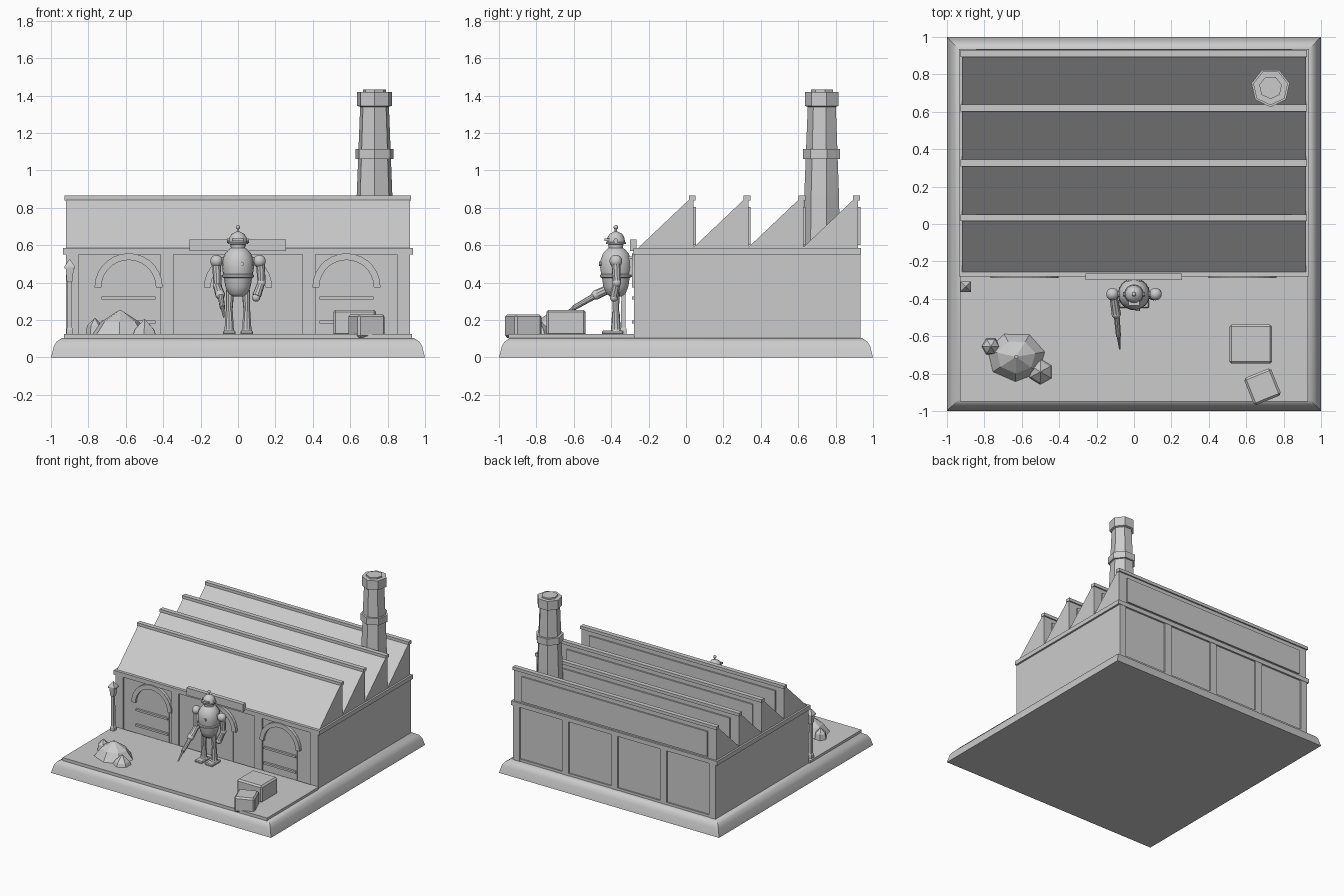
import bpy, bmesh, math
from mathutils import Vector, Matrix

if "Cube" in bpy.data.objects:
    bpy.data.objects.remove(bpy.data.objects["Cube"])

grey = bpy.data.materials.new("plain_grey")
grey.diffuse_color = (0.6, 0.6, 0.6, 1)
grey.use_nodes = True
grey.node_tree.nodes["Principled BSDF"].inputs["Base Color"].default_value = grey.diffuse_color


def finish(name, bm, smooth=False):
    bmesh.ops.recalc_face_normals(bm, faces=bm.faces)
    me = bpy.data.meshes.new(name)
    bm.to_mesh(me)
    bm.free()
    me.materials.append(grey)
    if smooth:
        for p in me.polygons:
            p.use_smooth = True
        me.set_sharp_from_angle(angle=math.radians(35))
    ob = bpy.data.objects.new(name, me)
    bpy.context.collection.objects.link(ob)
    return ob


def box(name, x0, x1, y0, y1, z0, z1, bevel=0, turn=0):
    bm = bmesh.new()
    bmesh.ops.create_cube(bm, size=1)
    bmesh.ops.scale(bm, vec=(x1 - x0, y1 - y0, z1 - z0), verts=bm.verts)
    if bevel:
        bmesh.ops.bevel(bm, geom=bm.edges[:], offset=bevel, segments=1, affect='EDGES')
    c = Vector(((x0 + x1) / 2, (y0 + y1) / 2, (z0 + z1) / 2))
    bm.transform(Matrix.Translation(c) @ Matrix.Rotation(turn, 4, 'Z'))
    return finish(name, bm)


def lathe(name, x, y, profile, sides, start=0, smooth=False, sx=1, sy=1):
    """Stack of (radius, z) rings, capped at both ends."""
    bm = bmesh.new()
    rings = [[bm.verts.new((x + sx * r * math.cos(start + math.tau * i / sides),
                            y + sy * r * math.sin(start + math.tau * i / sides), z))
              for i in range(sides)] for r, z in profile]
    for a, b in zip(rings, rings[1:]):
        for i in range(sides):
            j = (i + 1) % sides
            bm.faces.new((a[i], a[j], b[j], b[i]))
    bm.faces.new(rings[0])
    bm.faces.new(rings[-1])
    bmesh.ops.remove_doubles(bm, verts=bm.verts, dist=1e-5)
    return finish(name, bm, smooth)


def rod(name, a, b, r0, r1, sides=10):
    a, b = Vector(a), Vector(b)
    bm = bmesh.new()
    bmesh.ops.create_cone(bm, cap_ends=True, segments=sides, radius1=r0, radius2=r1,
                          depth=(b - a).length)
    q = (b - a).to_track_quat('Z', 'Y').to_matrix().to_4x4()
    bm.transform(Matrix.Translation((a + b) / 2) @ q)
    return finish(name, bm, True)


def ball(name, c, r, scale=(1, 1, 1)):
    bm = bmesh.new()
    bmesh.ops.create_uvsphere(bm, u_segments=14, v_segments=9, radius=r)
    bm.transform(Matrix.Translation(c) @ Matrix.Diagonal((*scale, 1)))
    return finish(name, bm, True)


def prism(name, pts, axis, lo, hi):
    """Extrude an outline: axis 'X' takes (y, z) points, axis 'Y' takes (x, z)."""
    bm = bmesh.new()
    put = (lambda p, d: (d, p[0], p[1])) if axis == 'X' else (lambda p, d: (p[0], d, p[1]))
    a = [bm.verts.new(put(p, lo)) for p in pts]
    b = [bm.verts.new(put(p, hi)) for p in pts]
    bm.faces.new(a)
    bm.faces.new(b)
    for i in range(len(pts)):
        j = (i + 1) % len(pts)
        bm.faces.new((a[i], a[j], b[j], b[i]))
    return finish(name, bm)


# Rounded plinth and front yard slab
R2 = math.sqrt(2)
lathe("plinth", 0, 0, [(R2, 0), (.985 * R2, .06), (.97 * R2, .085), (.94 * R2, .105)],
      4, math.pi / 4, True)
box("yard_slab", -.93, .93, -.95, -.28, .10, .125)

# Walls, cornice and pilasters
box("walls", -.92, .92, -.265, .92, .10, .56)
box("cornice", -.935, .935, -.28, .935, .55, .585)
for x in (-.885, -.38, .38, .885):
    box("front_pilaster", x - .035, x + .035, -.278, -.26, .105, .55)
for i in range(5):
    x = -.89 + .445 * i
    box("back_pilaster", x - .03, x + .03, .915, .932, .105, .55)
box("back_skirting", -.92, .92, .915, .93, .105, .125)

# Sawtooth roof
for i in range(4):
    y = -.262 + .293 * i
    prism("roof_tooth", [(y, .58), (y + .303, .58), (y + .303, .85), (y + .285, .85)],
          'X', -.92, .92)
    box("ridge_cap", -.928, .925, y + .277, y + .314, .84, .865)
    box("roof_window", -.845, .845, y + .30, y + .315, .60, .805)

# Arched doors
for cx in (-.585, 0, .58):
    n = 14
    arc = [(math.cos(math.pi * k / n), math.sin(math.pi * k / n)) for k in range(n + 1)]
    ring = [(cx + .182 * c, .375 + .182 * s) for c, s in arc]
    ring += [(cx + .146 * c, .375 + .146 * s) for c, s in reversed(arc)]
    prism("door_arch", ring, 'Y', -.29, -.26)
    leaf = [(cx + .146 * c, .375 + .146 * s) for c, s in arc]
    prism("door_leaf", leaf + [(cx - .146, .11), (cx + .146, .11)], 'Y', -.271, -.26)
    if cx:
        for z in (.19, .317):
            box("door_bar", cx - .145, cx + .145, -.288, -.265, z - .008, z + .008)
box("sign_board", -.26, .256, -.30, -.265, .57, .63)

# Chimney
lathe("chimney", .73, .73, [(.103, .58), (.098, .86), (.09, 1.06), (.105, 1.06),
      (.105, 1.115), (.088, 1.115), (.079, 1.34), (.095, 1.345), (.095, 1.42),
      (.062, 1.42), (.062, 1.432)], 7, -math.pi / 2)

# Lamp post
lathe("lamp_post", -.9, -.335, [(.025, .12), (.025, .15), (.017, .16), (.015, .40),
      (.022, .41), (.03, .475), (.04, .475), (.04, .485), (.002, .525)], 4, math.pi / 4)

# Rubble heaps
lathe("rubble_heap", -.63, -.71, [(.16, .12), (.105, .19), (.01, .25)], 7, .2, sy=.85)
lathe("small_rubble", -.765, -.655, [(.05, .12), (.042, .17), (.002, .21)], 6)
lathe("small_rubble", -.5, -.79, [(.07, .12), (.058, .15), (.002, .205)], 6, .5)

# Crates
box("large_crate", .51, .738, -.747, -.537, .115, .255, .012)
box("small_crate", .609, .765, -.948, -.792, .105, .23, .012, math.radians(22))

# Robot body and head
RX, RY = 0, -.375
lathe("robot_torso", RX, RY, [(.03, .325), (.052, .34), (.068, .38), (.075, .425),
      (.086, .43), (.086, .44), (.08, .445), (.085, .48), (.083, .52), (.07, .555),
      (.05, .578), (.035, .587)], 18, 0, True)
lathe("robot_head", RX, RY, [(.038, .58), (.04, .605), (.053, .607), (.053, .615),
      (.049, .617), (.046, .64), (.034, .66), (.012, .672), (.006, .674), (.006, .69)],
      16, 0, True)
ball("antenna_ball", (RX, RY, .696), .012)
box("robot_visor", -.03, .03, RY - .06, RY - .02, .622, .636)
box("robot_backpack", -.04, .04, RY + .05, RY + .095, .43, .54, .01)
rod("chest_button", (.02, RY - .09, .5), (.02, RY - .06, .5), .012, .012)

# Robot legs and arms
for s in (-1, 1):
    lx = .047 * s
    rod("robot_ear", (.042 * s, RY, .625), (.058 * s, RY, .625), .012, .012)
    rod("upper_leg", (lx, RY, .24), (lx * .9, RY, .36), .017, .022)
    rod("lower_leg", (lx, RY, .15), (lx, RY, .245), .026, .02)
    box("robot_foot", lx - .034, lx + .034, RY - .075, RY + .04, .122, .143, .006)
    lathe("ankle", lx, RY, [(.03, .14), (.022, .155)], 10)
    ball("shoulder", (.115 * s, RY, .515), .034)
    rod("shoulder_joint", (.06 * s, RY, .52), (.115 * s, RY, .515), .016, .016)
rod("upper_arm", (.12, RY, .51), (.125, RY + .005, .41), .024, .022)
ball("elbow", (.125, RY + .005, .40), .024)
rod("forearm", (.125, RY + .005, .40), (.1, RY - .01, .33), .02, .024)
ball("hand", (.097, RY - .01, .32), .022)
rod("upper_arm", (-.115, RY, .51), (-.11, RY - .01, .39), .024, .022)
ball("elbow", (-.11, RY - .01, .38), .025)
rod("forearm", (-.11, RY - .01, .38), (-.095, -.48, .335), .022, .026)
ball("hand", (-.095, -.48, .335), .026)
rod("walking_stick", (-.095, -.46, .345), (-.083, -.6, .265), .017, .014)
rod("stick_tip", (-.083, -.6, .265), (-.076, -.67, .215), .01, .004)
